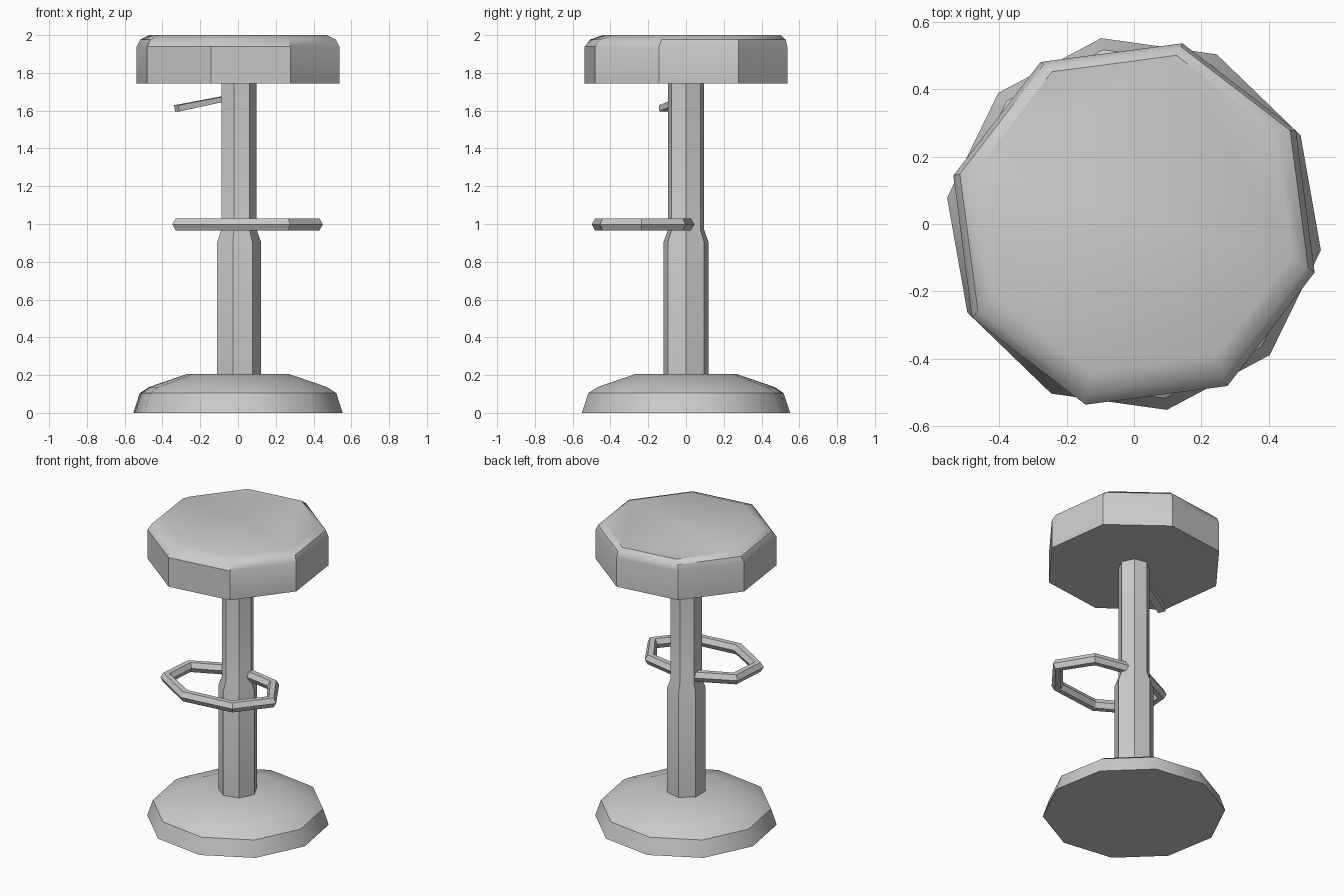
import bpy, bmesh
from math import cos, sin, radians, tau
from mathutils import Vector

if "Cube" in bpy.data.objects:
    bpy.data.objects.remove(bpy.data.objects["Cube"])


def finish(name, bm, smooth=True):
    bmesh.ops.recalc_face_normals(bm, faces=bm.faces)
    me = bpy.data.meshes.new(name)
    bm.to_mesh(me)
    bm.free()
    ob = bpy.data.objects.new(name, me)
    bpy.context.collection.objects.link(ob)
    if smooth:
        bpy.ops.object.select_all(action='DESELECT')
        ob.select_set(True)
        bpy.context.view_layer.objects.active = ob
        bpy.ops.object.shade_smooth_by_angle(angle=radians(35))
    return ob


def bridge(bm, a, b):
    n = len(a)
    for i in range(n):
        bm.faces.new((a[i], a[(i + 1) % n], b[(i + 1) % n], b[i]))


def lathe(name, sides, offset, profile):
    """Stack polygon rings given as (radius, z, shift in y) and cap both ends."""
    bm = bmesh.new()
    rings = []
    for r, z, dy in profile:
        angles = [radians(offset) + tau * i / sides for i in range(sides)]
        rings.append([bm.verts.new((r * cos(a), r * sin(a) + dy, z)) for a in angles])
    for a, b in zip(rings, rings[1:]):
        bridge(bm, a, b)
    bm.faces.new(rings[0])
    bm.faces.new(rings[-1])
    return finish(name, bm)


# Ten-sided domed foot
lathe("base", 10, 28, [(0.56, 0, 0), (0.525, 0.105, 0), (0.475, 0.137, 0), (0.275, 0.205, 0)])

# Seven-sided stepped column
lathe("column", 7, 0, [(0.122, 0.19, 0), (0.122, 0.905, 0), (0.098, 0.97, 0), (0.098, 1.76, 0)])

# Octagonal cushion with a wider rounding at the front
lathe("seat", 8, 30, [(0.555, 1.743, 0), (0.555, 1.94, 0), (0.535, 1.977, 0.01), (0.487, 2.0, 0.03)])

# Oval footrest ring: seven segments, hexagonal tube
bm = bmesh.new()
loops = []
for i in range(7):
    t = radians(-3) + tau * i / 7
    loop = []
    for j in range(6):
        s = tau * j / 6
        d = 0.037 * (cos(s) - 1)
        loop.append(bm.verts.new((0.035 + (0.415 + d) * cos(t),
                                  -0.22 + (0.29 + d) * sin(t),
                                  0.998 + 0.037 * sin(s))))
    loops.append(loop)
for i in range(7):
    bridge(bm, loops[i], loops[(i + 1) % 7])
finish("footrest", bm, smooth=False)

# Height lever reaching out to the left and slightly forward
start, end = Vector((-0.05, 0.01, 1.668)), Vector((-0.325, -0.12, 1.612))
axis = (end - start).normalized()
side = axis.cross(Vector((0, 0, 1))).normalized() * 0.025
bm = bmesh.new()
ends = []
for p, h in ((start, 0.013), (end, 0.017)):
    up = side.cross(axis).normalized() * h
    ends.append([bm.verts.new(p + side * a + up * b) for a, b in ((-1, -1), (1, -1), (1, 1), (-1, 1))])
bridge(bm, *ends)
for e in ends:
    bm.faces.new(e)
finish("lever", bm, smooth=False)
